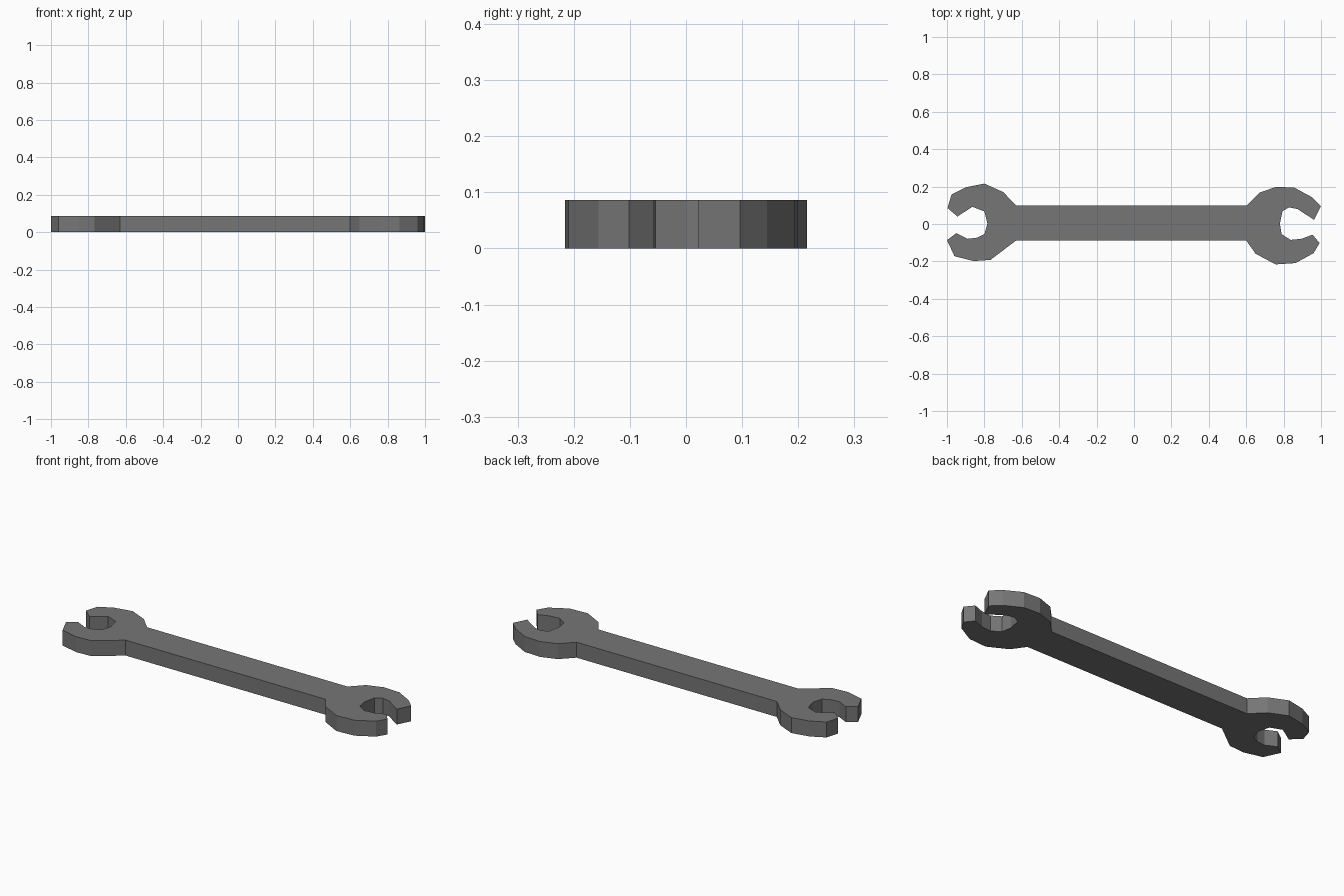
import bpy, bmesh

THICKNESS = 0.086

# left open jaw, from the upper handle corner round to the lower one
left_jaw = [(-0.63, 0.10), (-0.70, 0.171), (-0.80, 0.216), (-0.90, 0.196),
            (-0.976, 0.157), (-0.997, 0.085), (-0.944, 0.04), (-0.864, 0.092),
            (-0.80, 0.067), (-0.784, 0.002), (-0.80, -0.054), (-0.842, -0.074),
            (-0.89, -0.079), (-0.95, -0.049), (-1.0, -0.086), (-0.96, -0.172),
            (-0.858, -0.198), (-0.767, -0.192), (-0.63, -0.088)]

# right open jaw, from the lower handle corner round to the upper one
right_jaw = [(0.60, -0.088), (0.65, -0.159), (0.757, -0.216), (0.864, -0.209),
             (0.96, -0.156), (0.992, -0.102), (0.955, -0.057), (0.896, -0.079),
             (0.837, -0.085), (0.789, -0.054), (0.78, 0.001), (0.794, 0.069),
             (0.83, 0.089), (0.874, 0.08), (0.963, 0.022), (1.0, 0.096),
             (0.95, 0.144), (0.858, 0.194), (0.762, 0.199), (0.671, 0.168),
             (0.604, 0.10)]


def extrude_outline(name, outline, height):
    bm = bmesh.new()
    base = bm.faces.new([bm.verts.new((x, y, 0)) for x, y in outline])
    top = bmesh.ops.extrude_face_region(bm, geom=[base], use_keep_orig=True)
    verts = [g for g in top["geom"] if isinstance(g, bmesh.types.BMVert)]
    bmesh.ops.translate(bm, verts=verts, vec=(0, 0, height))
    bmesh.ops.recalc_face_normals(bm, faces=bm.faces)
    mesh = bpy.data.meshes.new(name)
    bm.to_mesh(mesh)
    bm.free()
    obj = bpy.data.objects.new(name, mesh)
    bpy.context.collection.objects.link(obj)
    return obj


# one flat plate: the straight handle is the span between the two jaws
wrench = extrude_outline("open_end_wrench", left_jaw + right_jaw, THICKNESS)

# dark grey steel
steel = bpy.data.materials.new("dark_steel")
steel.diffuse_color = (0.18, 0.18, 0.18, 1)
wrench.data.materials.append(steel)
